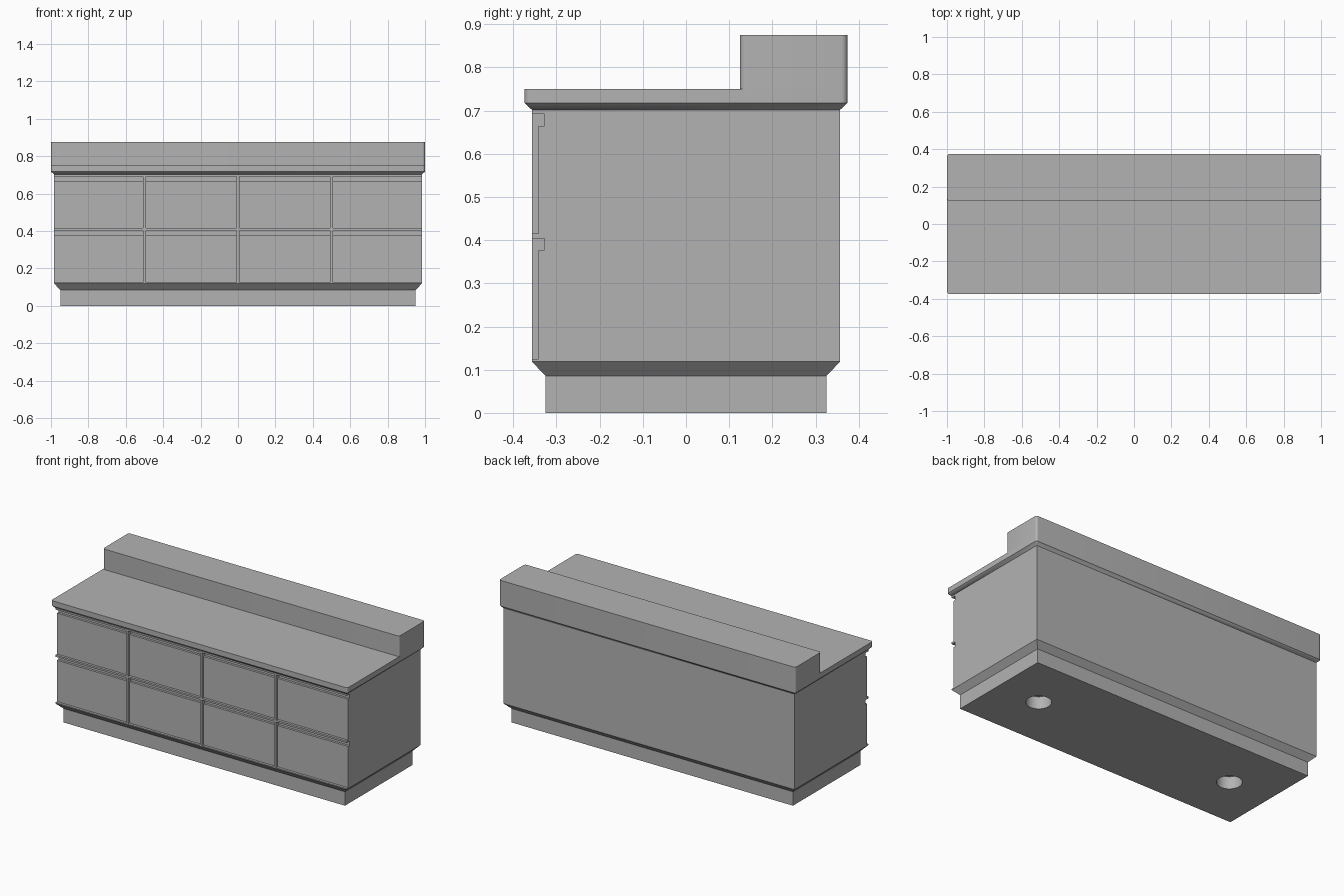
import bpy
import bmesh
import math

cube = bpy.data.objects.get("Cube")
if cube:
    bpy.data.objects.remove(cube, do_unlink=True)

# Single flat grey
grey = bpy.data.materials.new("light_grey")
grey.use_nodes = True
colour = (0.45, 0.45, 0.45, 1)
grey.diffuse_color = colour
grey.node_tree.nodes["Principled BSDF"].inputs["Base Color"].default_value = colour


def finish(name, bm):
    bmesh.ops.remove_doubles(bm, verts=bm.verts[:], dist=0.00001)
    bmesh.ops.recalc_face_normals(bm, faces=bm.faces[:])
    mesh = bpy.data.meshes.new(name)
    bm.to_mesh(mesh)
    bm.free()
    mesh.materials.append(grey)
    obj = bpy.data.objects.new(name, mesh)
    bpy.context.collection.objects.link(obj)
    return obj


def smooth(obj):
    bpy.ops.object.select_all(action="DESELECT")
    obj.select_set(True)
    bpy.context.view_layer.objects.active = obj
    bpy.ops.object.shade_smooth_by_angle(angle=math.radians(30))


def rounded_rect(hx, y0, y1, r, z, steps=6):
    """Ring of points around a rectangle with rounded corners."""
    corners = [(1, 1), (-1, 1), (-1, -1), (1, -1)]
    ring = []
    for i, (sx, sy) in enumerate(corners):
        cx = sx * (hx - r)
        cy = y1 - r if sy > 0 else y0 + r
        for k in range(steps + 1):
            a = math.pi / 2 * (i + k / steps)
            ring.append((cx + r * math.cos(a), cy + r * math.sin(a), z))
    return ring


def loft(name, rings):
    bm = bmesh.new()
    loops = [[bm.verts.new(p) for p in ring] for ring in rings]
    n = len(loops[0])
    for low, high in zip(loops, loops[1:]):
        for i in range(n):
            j = (i + 1) % n
            bm.faces.new((low[i], low[j], high[j], high[i]))
    bm.faces.new(loops[0])
    bm.faces.new(loops[-1])
    return finish(name, bm)


def extrude_x(name, profile, x0, x1):
    bm = bmesh.new()
    face = bm.faces.new([bm.verts.new((x0, y, z)) for y, z in profile])
    out = bmesh.ops.extrude_face_region(bm, geom=[face])
    moved = [v for v in out["geom"] if isinstance(v, bmesh.types.BMVert)]
    bmesh.ops.translate(bm, verts=moved, vec=(x1 - x0, 0, 0))
    return finish(name, bm)


# Plinth flaring out to the cabinet
plinth = loft("plinth", [
    rounded_rect(0.95, -0.325, 0.325, 0, 0, 1),
    rounded_rect(0.95, -0.325, 0.325, 0, 0.085, 1),
    rounded_rect(0.983, -0.357, 0.357, 0, 0.119, 1),
])

# Two blind round holes under the plinth
for side in (-1, 1):
    bm = bmesh.new()
    bmesh.ops.create_cone(bm, cap_ends=True, segments=32, radius1=0.07,
                          radius2=0.07, depth=0.15)
    bmesh.ops.translate(bm, verts=bm.verts[:], vec=(side * 0.67, 0, 0))
    cutter = finish("hole_cutter", bm)
    cutter.hide_render = True
    cutter.hide_set(True)
    cut = plinth.modifiers.new("hole", "BOOLEAN")
    cut.operation = "DIFFERENCE"
    cut.solver = "EXACT"
    cut.object = cutter
    bpy.context.view_layer.objects.active = plinth
    bpy.ops.object.modifier_apply(modifier=cut.name)
    bpy.data.objects.remove(cutter, do_unlink=True)
smooth(plinth)

# Cabinet: front profile with rails, drawer fronts and finger grooves
FRONT, PANEL, GROOVE, BACK = -0.357, -0.342, -0.328, 0.357
profile = [(BACK, 0.119), (FRONT, 0.119)]
for low, high in ((0.125, 0.404), (0.415, 0.692)):
    profile += [(FRONT, low), (PANEL, low), (PANEL, high - 0.027),
                (GROOVE, high - 0.027), (GROOVE, high), (FRONT, high)]
profile += [(FRONT, 0.702), (BACK, 0.702)]
extrude_x("cabinet", profile, -0.983, 0.983)

# Upright dividers between the drawers
for x in (-0.5, 0, 0.5):
    bar = [(FRONT, 0.122), (FRONT, 0.698), (-0.32, 0.698), (-0.32, 0.122)]
    extrude_x("divider", bar, x - 0.007, x + 0.007)

# Worktop with bevelled underside, and the raised back ledge
R = 0.014
smooth(loft("worktop", [
    rounded_rect(0.983, -0.357, 0.357, 0, 0.702),
    rounded_rect(1, -0.374, 0.374, R, 0.718),
    rounded_rect(1, -0.374, 0.374, R, 0.75),
]))
smooth(loft("back_ledge", [
    rounded_rect(1, 0.125, 0.374, R, 0.74),
    rounded_rect(1, 0.125, 0.374, R, 0.875),
]))
